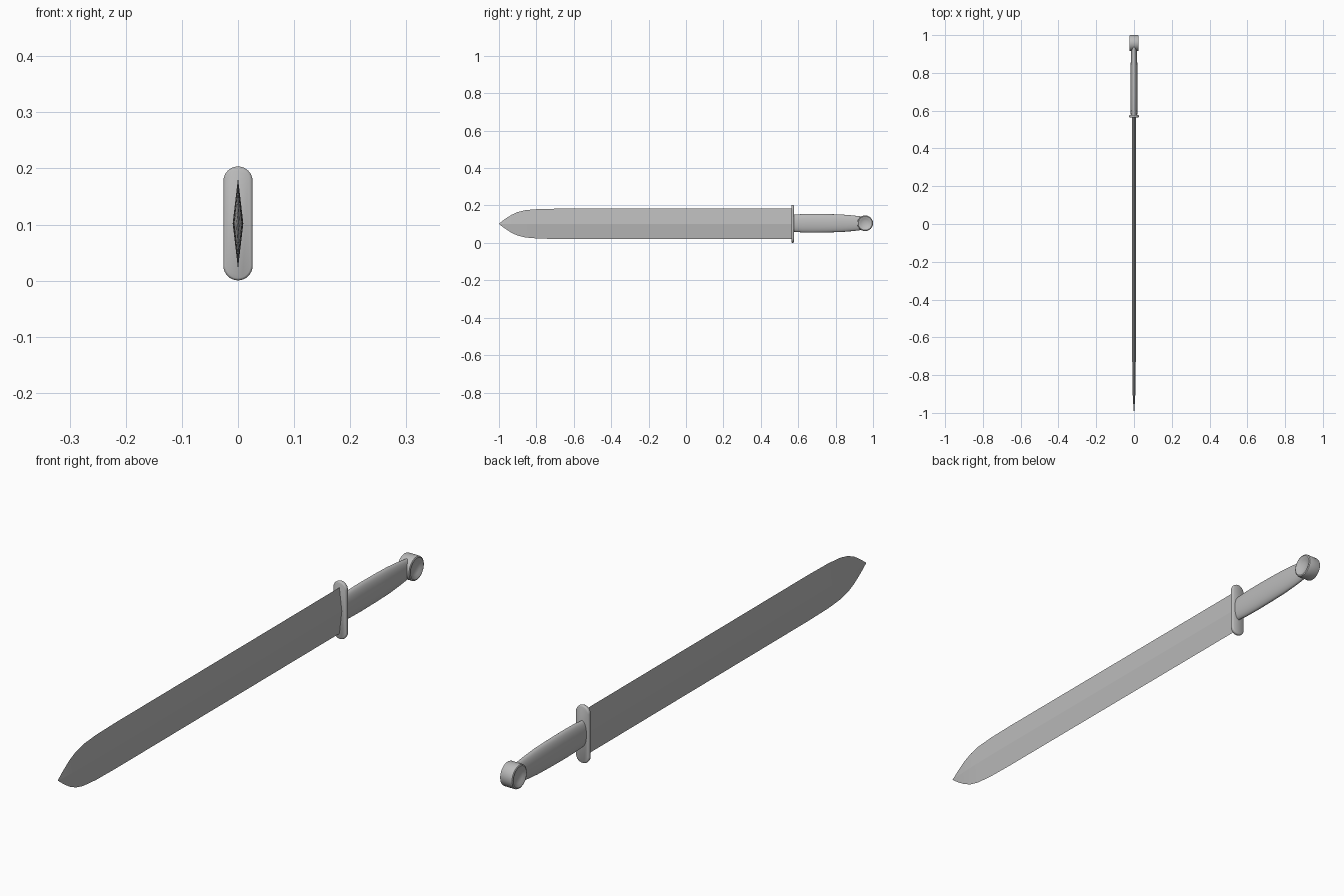
import bpy, bmesh, math

cube = bpy.data.objects.get("Cube")
if cube:
    bpy.data.objects.remove(cube, do_unlink=True)

steel = bpy.data.materials.new("grey steel")
steel.use_nodes = True
GREY = (0.5, 0.5, 0.5, 1)
steel.diffuse_color = GREY
steel.node_tree.nodes["Principled BSDF"].inputs["Base Color"].default_value = GREY

MID = 0.102  # height of the long axis


def loft(name, rings, smooth_angle):
    """Skin a list of equal-length closed rings and cap both ends."""
    bm = bmesh.new()
    loops = [[bm.verts.new(p) for p in ring] for ring in rings]
    n = len(loops[0])
    for a, b in zip(loops, loops[1:]):
        for i in range(n):
            j = (i + 1) % n
            bm.faces.new((a[i], a[j], b[j], b[i]))
    bm.faces.new(loops[0])
    bm.faces.new(loops[-1])
    bmesh.ops.recalc_face_normals(bm, faces=bm.faces)
    mesh = bpy.data.meshes.new(name)
    bm.to_mesh(mesh)
    bm.free()
    obj = bpy.data.objects.new(name, mesh)
    bpy.context.collection.objects.link(obj)
    mesh.materials.append(steel)
    bpy.ops.object.select_all(action='DESELECT')
    obj.select_set(True)
    bpy.context.view_layer.objects.active = obj
    bpy.ops.object.shade_smooth_by_angle(angle=math.radians(smooth_angle))
    return obj


def ellipse(y, rx, rz, z=MID, n=32):
    turns = [2 * math.pi * i / n for i in range(n)]
    return [(rx * math.cos(t), y, z + rz * math.sin(t)) for t in turns]


# Blade: diamond section, rounding in to a point (y, half height, half thickness)
stations = [(-1.0, 0.001, 0.0005), (-0.97, 0.024, 0.003), (-0.935, 0.047, 0.005),
            (-0.90, 0.063, 0.007), (-0.86, 0.073, 0.008), (-0.79, 0.079, 0.009),
            (-0.68, 0.081, 0.0095), (0.57, 0.081, 0.0095)]
loft("blade", [[(t, y, MID), (0, y, MID + h), (-t, y, MID), (0, y, MID - h)]
               for y, h, t in stations], 5)


# Guard: flat plate with round ends and softened rims
def stadium(y, r, half_straight=0.0755, n=16):
    ring = []
    for side in (0, 1):
        for i in range(n + 1):
            t = math.pi * (side + i / n)
            z = MID + (half_straight if side == 0 else -half_straight)
            ring.append((r * math.cos(t), y, z + r * math.sin(t)))
    return ring


guard_rim = [(0.563, 0.022), (0.565, 0.025), (0.568, 0.026),
             (0.572, 0.026), (0.575, 0.025), (0.577, 0.022)]
loft("guard", [stadium(y, r) for y, r in guard_rim], 40)

# Grip: swelling oval handle (y, half width, half height)
grip = [(0.57, 0.017, 0.045), (0.62, 0.018, 0.049), (0.68, 0.0185, 0.050),
        (0.76, 0.0185, 0.049), (0.83, 0.018, 0.047), (0.89, 0.016, 0.042),
        (0.94, 0.014, 0.036)]
loft("grip", [ellipse(y, w, h, MID + 0.003) for y, w, h in grip], 40)

# Pommel: disc lying across the handle with a dished face on each side (x, radius)
half = [(0.015, 0.004), (0.016, 0.014), (0.019, 0.024), (0.024, 0.033),
        (0.025, 0.037), (0.023, 0.041), (0.020, 0.042)]
profile = half + [(-x, r) for x, r in reversed(half)]
discs = []
for x, r in profile:
    discs.append([(x, 0.958 + a, z) for a, _, z in ellipse(0, r, r, MID + 0.003, 40)])
loft("pommel", discs, 40)
